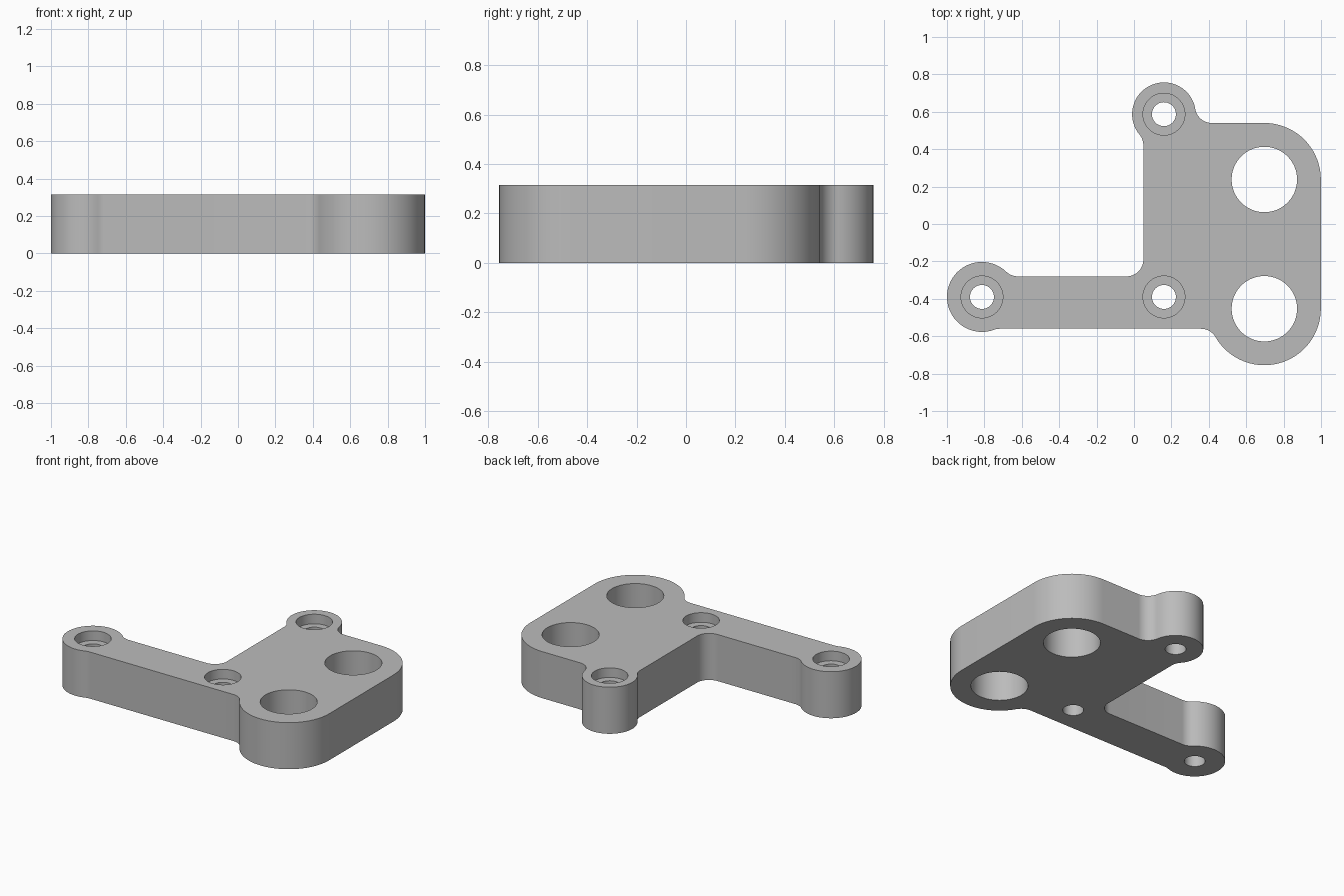
import bpy
import bmesh
from math import atan2, cos, degrees, pi, radians, sin, sqrt

HEIGHT = 0.315
FILLET = 0.09
BORE_DEPTH = 0.065
SCREW_R, BORE_R, SHAFT_R = 0.064, 0.112, 0.175

# Centres and radii of the rounded lobes
ARM, ARM_R = (-0.813, -0.39), 0.187
EAR, EAR_R = (0.16, 0.587), 0.17
LOW, UPP, BIG_R = (0.697, -0.453), (0.697, 0.238), 0.302
ELBOW = (0.16, -0.39)
# Straight edges of the plate
ARM_TOP, ARM_BOTTOM, BODY_LEFT = -0.28, -0.56, 0.05

cube = bpy.data.objects.get("Cube")
if cube:
    bpy.data.objects.remove(cube, do_unlink=True)


def arc(centre, radius, start, end):
    """Points on an arc, angles in degrees; end below start runs clockwise."""
    steps = max(3, round(abs(end - start) / 5))
    angles = [radians(start + (end - start) * i / steps) for i in range(steps + 1)]
    return [(centre[0] + radius * cos(a), centre[1] + radius * sin(a)) for a in angles]


def heading(a, b):
    return degrees(atan2(b[1] - a[1], b[0] - a[0])) % 360


def fillet_on_y(lobe, radius, y, side):
    """Centre of a fillet at height y that touches a lobe on one side."""
    return (lobe[0] + side * sqrt((radius + FILLET) ** 2 - (y - lobe[1]) ** 2), y)


def fillet_on_x(lobe, radius, x, side):
    return (x, lobe[1] + side * sqrt((radius + FILLET) ** 2 - (x - lobe[0]) ** 2))


def new_object(name, bm):
    bmesh.ops.recalc_face_normals(bm, faces=bm.faces)
    mesh = bpy.data.meshes.new(name)
    bm.to_mesh(mesh)
    bm.free()
    obj = bpy.data.objects.new(name, mesh)
    bpy.context.collection.objects.link(obj)
    return obj


def add_lathe(bm, centre, profile, sides=64):
    """Closed stepped plug turned around a vertical axis."""
    rings = [[bm.verts.new((centre[0] + r * cos(2 * pi * i / sides),
                            centre[1] + r * sin(2 * pi * i / sides), z))
              for i in range(sides)] for r, z in profile]
    for a, b in zip(rings, rings[1:]):
        for i in range(sides):
            j = (i + 1) % sides
            bm.faces.new((a[i], a[j], b[j], b[i]))
    bm.faces.new(rings[0][::-1])
    bm.faces.new(rings[-1])


# Plate outline, counterclockwise from the underside of the arm lobe
arm_low = fillet_on_y(ARM, ARM_R, ARM_BOTTOM - FILLET, 1)
body_low = fillet_on_y(LOW, BIG_R, ARM_BOTTOM - FILLET, -1)
ear_right = fillet_on_y(EAR, EAR_R, UPP[1] + BIG_R + FILLET, 1)
ear_left = fillet_on_x(EAR, EAR_R, BODY_LEFT - FILLET, -1)
inner = (BODY_LEFT - FILLET, ARM_TOP + FILLET)
arm_high = fillet_on_y(ARM, ARM_R, ARM_TOP + FILLET, 1)

outline = (
    arc(arm_low, FILLET, heading(arm_low, ARM), 90)
    + arc(body_low, FILLET, 90, heading(body_low, LOW))
    + arc(LOW, BIG_R, heading(LOW, body_low), 360)
    + arc(UPP, BIG_R, 0, 90)
    + arc(ear_right, FILLET, 270, heading(ear_right, EAR))
    + arc(EAR, EAR_R, heading(EAR, ear_right), heading(EAR, ear_left))
    + arc(ear_left, FILLET, heading(ear_left, EAR), 0)
    + arc(inner, FILLET, 0, -90)
    + arc(arm_high, FILLET, 270, heading(arm_high, ARM))
    + arc(ARM, ARM_R, heading(ARM, arm_high), heading(ARM, arm_low))
)

# Plate body
bm = bmesh.new()
base = bm.faces.new([bm.verts.new((x, y, 0)) for x, y in outline])
top = bmesh.ops.extrude_face_region(bm, geom=[base])["geom"]
bmesh.ops.translate(bm, vec=(0, 0, HEIGHT),
                    verts=[v for v in top if isinstance(v, bmesh.types.BMVert)])
bmesh.ops.remove_doubles(bm, verts=bm.verts, dist=0.0005)
plate = new_object("bracket_plate", bm)

# Shaft holes and counterbored screw holes
bm = bmesh.new()
floor, over, under = HEIGHT - BORE_DEPTH, HEIGHT + 0.1, -0.1
for centre in (LOW, UPP):
    add_lathe(bm, centre, [(SHAFT_R, under), (SHAFT_R, over)])
for centre in (ARM, EAR, ELBOW):
    add_lathe(bm, centre, [(SCREW_R, under), (SCREW_R, floor),
                           (BORE_R, floor), (BORE_R, over)])
cutter = new_object("hole_cutter", bm)
cutter.hide_render = True

cut = plate.modifiers.new("holes", "BOOLEAN")
cut.operation = "DIFFERENCE"
cut.solver = "EXACT"
cut.object = cutter
bpy.ops.object.select_all(action="DESELECT")
plate.select_set(True)
bpy.context.view_layer.objects.active = plate
bpy.ops.object.modifier_apply(modifier=cut.name)
bpy.data.objects.remove(cutter, do_unlink=True)

# Plain grey finish
grey = bpy.data.materials.new("plain_grey")
grey.use_nodes = True
colour = (0.5, 0.5, 0.5, 1)
grey.diffuse_color = colour
grey.node_tree.nodes["Principled BSDF"].inputs["Base Color"].default_value = colour
plate.data.materials.clear()
plate.data.materials.append(grey)
bpy.ops.object.shade_smooth_by_angle(angle=radians(30))
